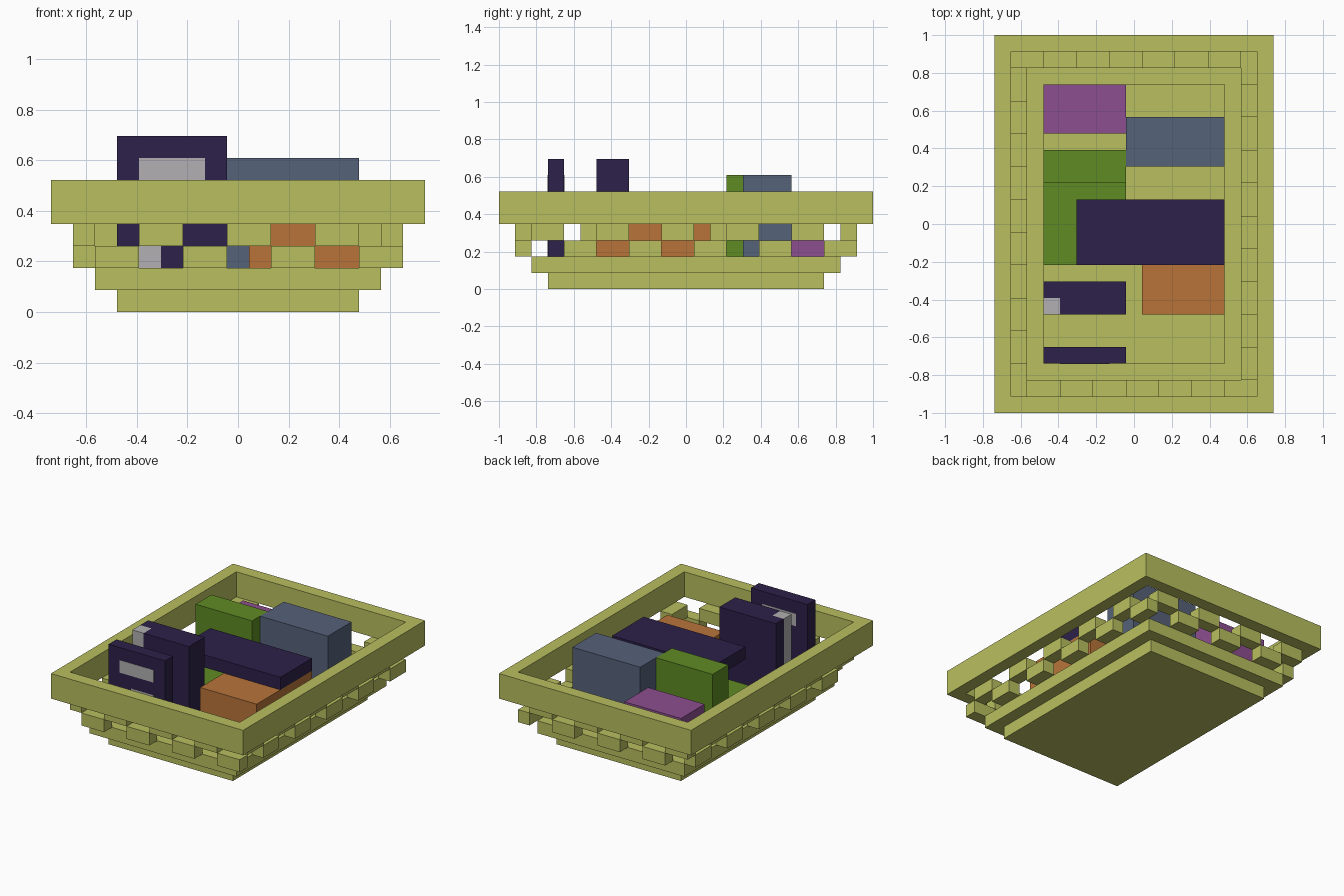
import bpy, bmesh

if "Cube" in bpy.data.objects:
    bpy.data.objects.remove(bpy.data.objects["Cube"], do_unlink=True)

U = 2 / 23            # block size
NX, NY = 17, 23       # grid footprint in blocks


def material(name, r, g, b):
    lin = [c / 255 / 12.92 if c < 11 else ((c / 255 + 0.055) / 1.055) ** 2.4 for c in (r, g, b)]
    m = bpy.data.materials.new(name)
    m.use_nodes = True
    m.diffuse_color = (*lin, 1)
    m.node_tree.nodes["Principled BSDF"].inputs["Base Color"].default_value = (*lin, 1)
    return m


STRAW = material("straw", 185, 191, 95)
INDIGO = material("dark indigo", 45, 33, 74)
GREY = material("light grey", 178, 176, 178)
SLATE = material("slate blue", 86, 98, 122)
ORANGE = material("orange", 184, 116, 58)
GREEN = material("green", 95, 139, 35)
PURPLE = material("purple", 141, 78, 144)


def point(i, j, k):
    return ((i - NX / 2) * U, (j - NY / 2) * U, k * U)


def finish(name, bm, mat):
    bmesh.ops.recalc_face_normals(bm, faces=bm.faces)
    me = bpy.data.meshes.new(name)
    bm.to_mesh(me)
    bm.free()
    me.materials.append(mat)
    ob = bpy.data.objects.new(name, me)
    bpy.context.collection.objects.link(ob)
    return ob


def block(name, mat, i, j, k, grow_y=0.0):
    """Box covering inclusive block ranges i, j, k."""
    bm = bmesh.new()
    bmesh.ops.create_cube(bm, size=1)
    lo = point(i[0], j[0] - grow_y, k[0])
    hi = point(i[1] + 1, j[1] + 1 + grow_y, k[1] + 1)
    for v in bm.verts:
        v.co = [lo[a] if v.co[a] < 0 else hi[a] for a in range(3)]
    return finish(name, bm, mat)


def frame(name, mat, inset, k0, k1):
    """Rectangular ring one block thick, between block heights k0 and k1."""
    bm = bmesh.new()
    loops = []
    for d, k in ((inset, k0), (inset, k1), (inset + 1, k1), (inset + 1, k0)):
        corners = ((d, d), (NX - d, d), (NX - d, NY - d), (d, NY - d))
        loops.append([bm.verts.new(point(i, j, k)) for i, j in corners])
    for n in range(4):
        a, b = loops[n], loops[(n + 1) % 4]
        for c in range(4):
            e = (c + 1) % 4
            bm.faces.new((a[c], a[e], b[e], b[c]))
    return finish(name, bm, mat)


# Basket floor, lower step and rim
block("basket_floor", STRAW, (3, 13), (3, 19), (0, 0))
frame("basket_step", STRAW, 2, 1, 2)
frame("basket_rim", STRAW, 0, 4, 6)

# Woven band: two-block strips walking around the ring, alternating in height
walk = ([(i, 1) for i in range(2, 16)] + [(15, j) for j in range(2, 22)]
        + [(i, 21) for i in range(14, 0, -1)] + [(1, j) for j in range(20, 0, -1)])
for n in range(0, len(walk), 2):
    (ia, ja), (ib, jb) = walk[n], walk[n + 1]
    k = 2 + (n // 2) % 2
    block(f"weave_strip_{n // 2 + 1}", STRAW, (min(ia, ib), max(ia, ib)),
          (min(ja, jb), max(ja, jb)), (k, k))

# Thin upright box with its label bars
block("thin_box", INDIGO, (3, 7), (3, 3), (1, 7))
for n, (i, k) in enumerate((((4, 6), 6), ((5, 6), 4), ((4, 4), 2))):
    block(f"label_bar_{n + 1}", GREY, i, (3, 3), (k, k), grow_y=0.02)

# Tall dark book with a pale corner edge
block("book_front", INDIGO, (4, 7), (6, 6), (1, 7))
block("book_back", INDIGO, (3, 7), (7, 7), (1, 7))
block("book_corner_edge", GREY, (3, 3), (6, 6), (1, 7))

# Remaining contents
block("orange_box", ORANGE, (9, 13), (6, 12), (1, 4))
block("flat_slab", INDIGO, (5, 13), (9, 12), (5, 5))
block("green_seat", GREEN, (3, 7), (9, 13), (1, 2))
block("green_back", GREEN, (3, 7), (14, 15), (1, 6))
block("slate_box", SLATE, (8, 13), (15, 17), (1, 6))
block("purple_box", PURPLE, (3, 7), (17, 19), (1, 4))
